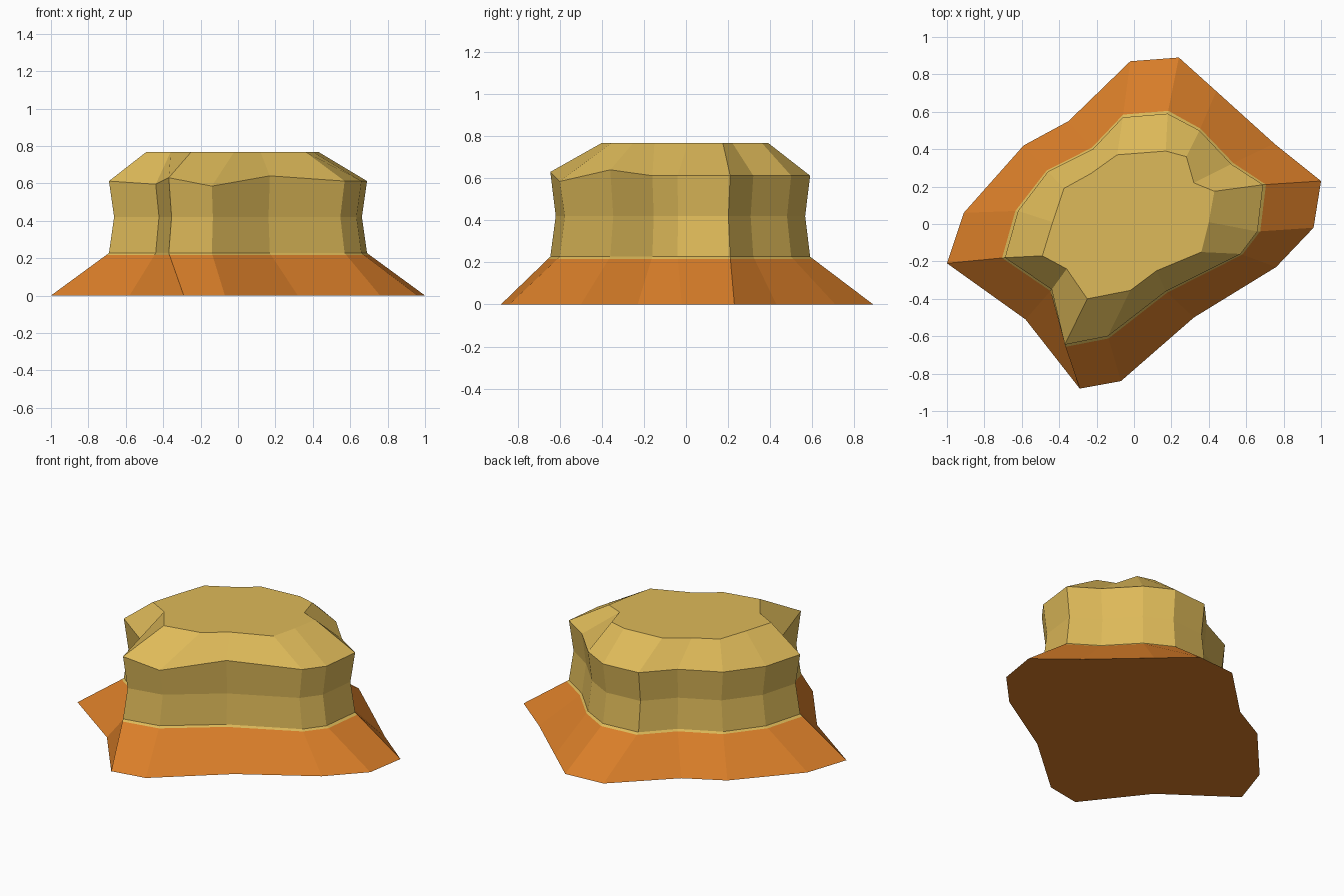
import bpy, bmesh

if "Cube" in bpy.data.objects:
    bpy.data.objects.remove(bpy.data.objects["Cube"])

# Matching outlines of the mesa, clockwise from the back
FOOT = [(-.02, .87), (.24, .89), (.44, .71), (.75, .43), (1, .23), (.96, -.02), (.76, -.23),
        (.32, -.50), (-.07, -.84), (-.29, -.88), (-.58, -.51), (-1, -.21), (-.91, .06),
        (-.59, .42), (-.35, .55)]
WALL = [(-.06, .57), (.18, .59), (.35, .50), (.52, .32), (.69, .21), (.66, -.04), (.57, -.16),
        (.17, -.36), (-.14, -.60), (-.37, -.645), (-.44, -.35), (-.69, -.18), (-.62, .07),
        (-.46, .28), (-.22, .40)]
TOP = [(-.09, .37), (.17, .39), (.28, .36), (.32, .22), (.43, .175), (.40, .01), (.36, -.15),
       (.12, -.25), (-.02, -.355), (-.25, -.40), (-.36, -.24), (-.49, -.17), (-.435, .01),
       (-.375, .19), (-.23, .27)]
# Uneven shoulder heights, by outline corner
SHOULDER = {7: .64, 8: .585, 9: .63, 10: .595}


def material(name, color):
    m = bpy.data.materials.new(name)
    m.diffuse_color = (*color, 1)
    m.use_nodes = True
    m.node_tree.nodes["Principled BSDF"].inputs["Base Color"].default_value = m.diffuse_color
    return m


def ring(points, z, scale=1):
    return [(x * scale, y * scale, z) for x, y in points]


def loft(name, rings, mat, cap_bottom, cap_top):
    bm = bmesh.new()
    loops = [[bm.verts.new(p) for p in r] for r in rings]
    n = len(rings[0])
    for a, b in zip(loops, loops[1:]):
        for i in range(n):
            j = (i + 1) % n
            bm.faces.new((a[i], b[i], b[j], a[j]))
    if cap_bottom:
        bm.faces.new(loops[0])
    if cap_top:
        bm.faces.new(loops[-1][::-1])
    mesh = bpy.data.meshes.new(name)
    bm.to_mesh(mesh)
    bm.free()
    mesh.materials.append(mat)
    obj = bpy.data.objects.new(name, mesh)
    bpy.context.collection.objects.link(obj)
    return obj


orange = material("orange earth", (.70, .21, .022))
sand = material("sandy yellow", (.73, .49, .10))

# Seam where the slope changes colour just below the wall
t, wall_z = .95, .227
seam = [(f[0] + (w[0] - f[0]) * t, f[1] + (w[1] - f[1]) * t, wall_z * t)
        for f, w in zip(FOOT, WALL)]
shoulder = [(x, y, SHOULDER.get(i, .612)) for i, (x, y) in enumerate(WALL)]

# Flared orange slope with a closed underside
loft("earth_slope", [ring(FOOT, 0), seam], orange, True, False)
# Waisted rock wall, bevelled shoulder and flat summit
loft("rock_plateau", [seam, ring(WALL, wall_z), ring(WALL, .42, .96), shoulder, ring(TOP, .768)],
     sand, False, True)
